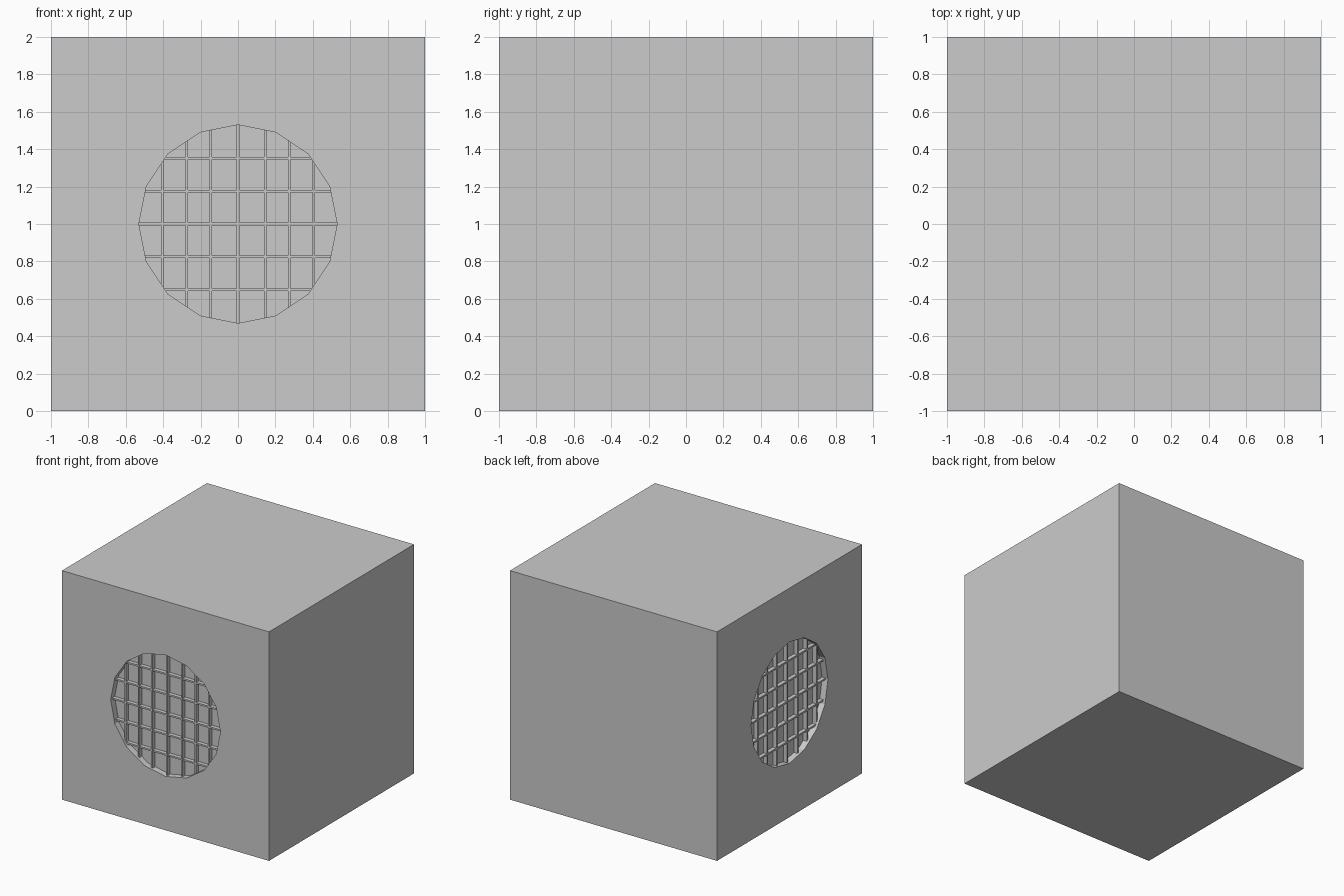
import bpy
from math import sqrt, pi
from mathutils import Matrix

if "Cube" in bpy.data.objects:
    bpy.data.objects.remove(bpy.data.objects["Cube"])

R, DEPTH, INSET, W = 0.53, 0.055, 0.02, 0.014

# Main block
bpy.ops.mesh.primitive_cube_add(size=2, location=(0, 0, 1))
block = bpy.context.object
block.name = "block"

# Shallow 16-sided recesses in the front and left faces
def cut_recess(turn):
    bpy.ops.mesh.primitive_cylinder_add(vertices=16, radius=R, depth=2 * DEPTH)
    cutter = bpy.context.object
    # put a polygon corner at the top and lay the axis along y
    cutter.data.transform(Matrix.Translation((0, -1, 1)) @ Matrix.Rotation(pi / 2, 4, 'X'))
    cutter.data.transform(Matrix.Rotation(turn, 4, 'Z'))
    cutter.name = "recess_cutter"
    cutter.hide_render = True
    mod = block.modifiers.new("recess", 'BOOLEAN')
    mod.operation = 'DIFFERENCE'
    mod.solver = 'EXACT'
    mod.object = cutter
    bpy.context.view_layer.objects.active = block
    bpy.ops.object.modifier_apply(modifier=mod.name)
    bpy.data.objects.remove(cutter)

# One grille bar, resting on the recess floor
def bar(name, centre, size, turn):
    bpy.ops.mesh.primitive_cube_add(size=1)
    ob = bpy.context.object
    ob.name = name
    ob.data.transform(Matrix.Rotation(turn, 4, 'Z') @ Matrix.Translation(centre)
                      @ Matrix.Diagonal((*size, 1)))

def grille(side, turn):
    thick = DEPTH - INSET
    y = -1 + INSET + thick / 2
    for x in (-0.405, -0.275, -0.145, 0, 0.145, 0.275, 0.405):
        bar(side + "_vertical_bar", (x, y, 1), (W, thick, 2 * sqrt(R * R - x * x)), turn)
    for z in (-0.352, -0.176, 0, 0.176, 0.352):
        bar(side + "_cross_bar", (0, y + 0.001, 1 + z),
            (2 * sqrt(R * R - z * z), thick, W), turn)

for side, turn in (("front", 0), ("left", -pi / 2)):
    cut_recess(turn)
    grille(side, turn)
